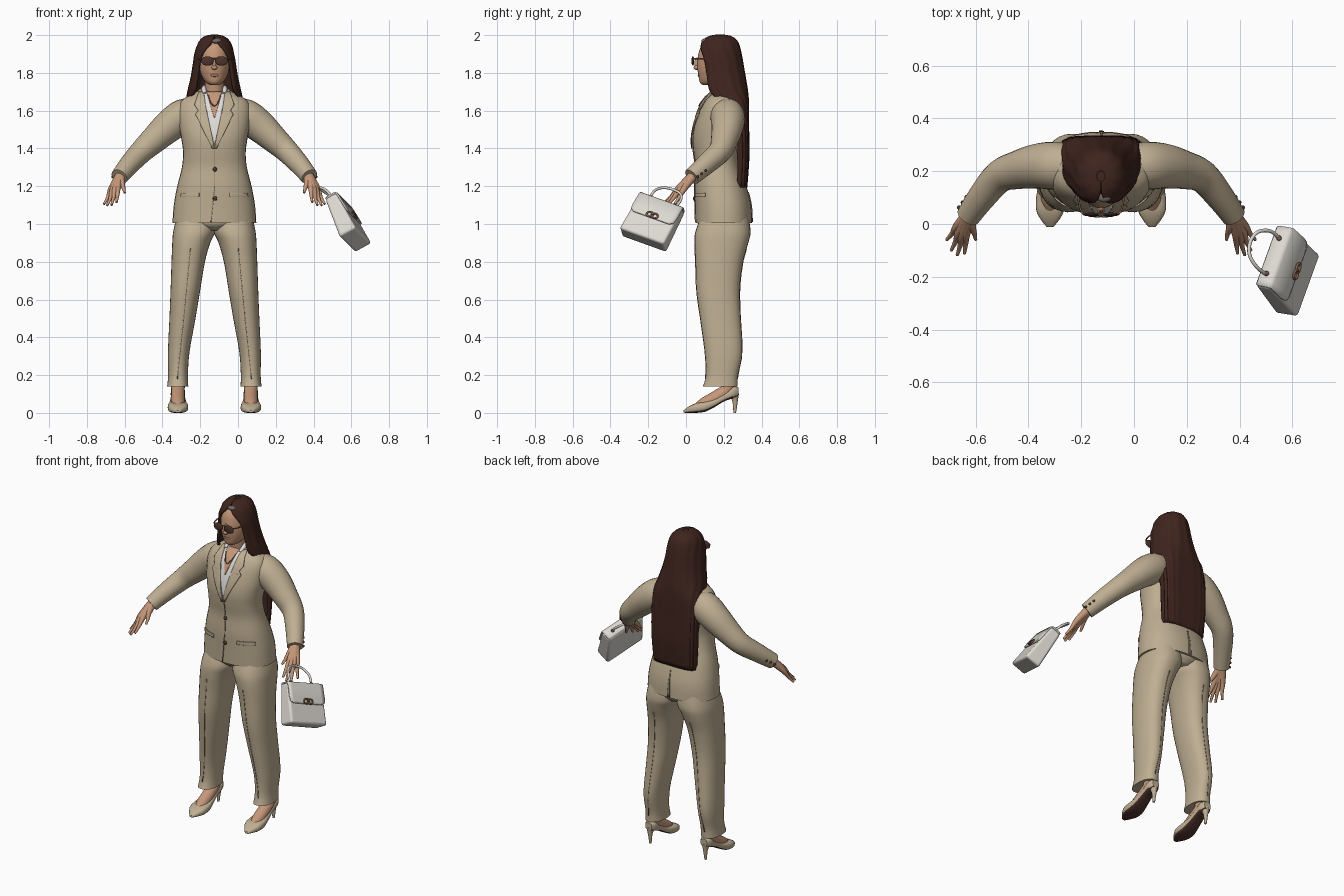
import bpy, bmesh, math
from mathutils import Vector, Matrix
from mathutils.bvhtree import BVHTree

if "Cube" in bpy.data.objects:
    bpy.data.objects.remove(bpy.data.objects["Cube"])

CX = -0.125                      # the body's centre line
X, Y, Z = Vector((1, 0, 0)), Vector((0, 1, 0)), Vector((0, 0, 1))


def material(name, *rgb):
    m = bpy.data.materials.new(name)
    m.use_nodes = True
    m.diffuse_color = (*rgb, 1)
    m.node_tree.nodes["Principled BSDF"].inputs["Base Color"].default_value = (*rgb, 1)
    return m


SUIT = material("beige suit", .52, .425, .29)
SEAM = material("dark beige seam", .25, .2, .13)
SKIN = material("skin", .56, .31, .19)
HAIR = material("dark brown hair", .05, .018, .013)
SHIRT = material("white shirt", .74, .72, .69)
BAG = material("pale grey leather", .72, .69, .64)
DARK = material("dark brown lens, buttons and soles", .075, .034, .025)
GOLD = material("bronze metal", .22, .12, .065)
LIPS = material("rose lips", .42, .18, .125)
GREY = material("grey parting", .15, .14, .13)


def finish(bm, name, mat):
    me = bpy.data.meshes.new(name)
    bm.to_mesh(me)
    bm.free()
    ob = bpy.data.objects.new(name, me)
    bpy.context.scene.collection.objects.link(ob)
    me.materials.append(mat)
    bpy.ops.object.select_all(action='DESELECT')
    ob.select_set(True)
    bpy.context.view_layer.objects.active = ob
    bpy.ops.object.shade_smooth_by_angle(angle=math.radians(50))
    return ob


def spline(rows, k=4):
    """Smoothly resample rows of numbers."""
    v, out = [Vector(r) for r in rows], []
    for i in range(len(v) - 1):
        a, b, c, d = v[max(i - 1, 0)], v[i], v[i + 1], v[min(i + 2, len(v) - 1)]
        for j in range(k):
            t = j / k
            out.append(b + (c - a) * (t / 2) + (a * 2 - b * 5 + c * 4 - d) * (t * t / 2)
                       + (b * 3 - a - c * 3 + d) * (t ** 3 / 2))
    return out + [v[-1]]


def power(t, e):
    return math.copysign(abs(t) ** (2 / e), t)


def ring(c, u, v, n=32, e=2.0):
    angles = [math.tau * i / n for i in range(n)]
    return [c + u * power(math.cos(a), e) + v * power(math.sin(a), e) for a in angles]


def loft(name, rings, mat, closed=True):
    bm = bmesh.new()
    vs = [[bm.verts.new(p) for p in r] for r in rings]
    n = len(vs[0])
    for p, q in zip(vs, vs[1:]):
        for i in range(n if closed else n - 1):
            j = (i + 1) % n
            bm.faces.new((p[i], p[j], q[j], q[i]))
    if closed:
        bm.faces.new(vs[0])
        bm.faces.new(vs[-1])
    bmesh.ops.recalc_face_normals(bm, faces=bm.faces)
    return finish(bm, name, mat)


def column(name, rows, mat, e=2.0):
    """Stack of rounded sections: z, x centre, half width, front y, back y."""
    return loft(name, [ring(Vector((x, (f + b) / 2, z)), X * w, Y * ((b - f) / 2), e=e)
                       for z, x, w, f, b in spline(rows)], mat)


def tube(name, rows, mat, ref, n=16, xf=Matrix()):
    """Round sweep through x, y, z, radius."""
    pts, rings = spline(rows), []
    for i, p in enumerate(pts):
        t = (pts[min(i + 1, len(pts) - 1)].xyz - pts[max(i - 1, 0)].xyz).normalized()
        u = t.cross(ref).normalized()
        rings.append([xf @ q for q in ring(p.xyz, u * p.w, t.cross(u) * p.w, n)])
    return loft(name, rings, mat)


def ball(name, loc, size, mat):
    bm = bmesh.new()
    bmesh.ops.create_uvsphere(bm, u_segments=20, v_segments=12, radius=1,
                              matrix=Matrix.LocRotScale(Vector(loc), None, Vector(size)))
    return finish(bm, name, mat)


def solidify(ob, thick):
    m = ob.modifiers.new("thickness", 'SOLIDIFY')
    m.thickness, m.offset = thick, 0


def tree_of(ob):
    return BVHTree.FromPolygons([v.co for v in ob.data.vertices],
                                [p.vertices for p in ob.data.polygons])


def surface(tree, x, z, lift, side=-1):
    hit = tree.ray_cast(Vector((x, side * 2, z)), Y * -side)[0]
    return Vector((x, (hit.y if hit else .15) + side * lift, z))


def patch(name, tree, rows, mat, lift, side=-1):
    """Thin plate laid on a surface: z, left x, right x."""
    rings = [[surface(tree, a + (b - a) * i / 8, z, lift, side) for i in range(9)]
             for z, a, b in (r for p, q in zip(rows, rows[1:])
                             for r in [Vector(p).lerp(Vector(q), k / 6) for k in range(7)])]
    solidify(loft(name, rings, mat, closed=False), .006)


# Jacket body, and the seat of the trousers under its hem
torso = column("jacket", [(z, CX, w, f, b) for z, w, f, b in (
    (1.005, .222, .05, .35), (1.1, .215, .048, .345), (1.2, .197, .045, .32),
    (1.3, .172, .05, .285), (1.38, .166, .04, .272), (1.45, .175, .035, .28),
    (1.52, .187, .045, .288), (1.6, .192, .07, .29), (1.65, .176, .095, .283),
    (1.68, .135, .12, .272), (1.7, .095, .14, .262), (1.722, .068, .17, .25))], SUIT, 2.3)
tree = tree_of(torso)
column("trouser_seat", [(1.03, CX, .2, .06, .34), (.995, CX, .16, .065, .335), (.965, CX, .07, .1, .31)], SUIT)

# Shirt, neckline, lapels, front edge, pockets and back vent
patch("shirt", tree, [(1.7, CX - .062, CX + .062), (1.6, CX - .043, CX + .043), (1.42, CX, CX + .001)], SHIRT, .003)
patch("neckline", tree, [(1.7, CX - .04, CX + .04), (1.64, CX - .024, CX + .024), (1.565, CX - .003, CX + .003)], SKIN, .008)
patch("front_edge", tree, [(1.42, CX, CX + .004), (1.2, CX, CX + .004), (1.01, CX - .02, CX - .016)], SEAM, .001)
patch("back_vent", tree, [(1.17, CX, CX + .004), (1.01, CX - .008, CX + .012)], SEAM, .001, 1)
for s in (-1, 1):
    patch("lapel", tree, [(z, CX + s * a, CX + s * b) for z, a, b in (
        (1.7, .056, .082), (1.63, .047, .105), (1.6, .042, .085), (1.58, .037, .1), (1.4, -.002, .012))], SUIT, .008)
    patch("pocket", tree, [(1.165, CX + s * .08, CX + s * .175), (1.145, CX + s * .08, CX + s * .178)], SUIT, .004)
    # White collar standing at each side of the neck
    tube("shirt_collar", [(CX + s * .05, .215, 1.725, .012), (CX + s * .056, .165, 1.715, .013),
                          (CX + s * .05, .128, 1.69, .01)], SHIRT, X, 12)
for z in (1.29, 1.135):
    ball("jacket_button", surface(tree, CX + .003, z, .003), (.012, .006, .012), DARK)
tube("necklace", [(*surface(tree, CX + dx, z, .013), .003) for dx, z in
                  ((-.033, 1.68), (-.02, 1.645), (0, 1.625), (.02, 1.645), (.033, 1.68))], GOLD, Y, 8)

for s in (-1, 1):
    put = lambda rows: [(CX + s * r[0], *r[1:]) for r in rows]
    # Sleeve and cuff buttons
    tube("sleeve", put([(.08, .215, 1.595, .07), (.16, .22, 1.573, .09), (.235, .22, 1.522, .086),
                        (.315, .205, 1.45, .073), (.385, .18, 1.385, .062), (.45, .105, 1.315, .054),
                        (.503, .03, 1.25, .046)]), SUIT, Y, 24)
    for k in range(3):
        ball("cuff_button", put([(.538 - k * .014, .062 + k * .02, 1.25 + k * .016)])[0], (.008,) * 3, DARK)
    # Hand: four fingers and a thumb growing from the wrist
    for k, tip in enumerate(((.475, -.06, 1.165), (.518, -.112, 1.115), (.545, -.118, 1.1),
                             (.568, -.1, 1.098), (.585, -.06, 1.105))):
        wrist, end = Vector((.498, .04, 1.258)), Vector(tip)
        knuckle = wrist.lerp(end, .5) + Vector((.004, 0, .006))
        tube("finger" if k else "thumb", put([(*wrist, .026), (*knuckle, .017),
             (*wrist.lerp(end, .75), .01), (*end, .006)]), SKIN, X, 12)
    # Trouser leg with a pressed crease front and back
    leg = column("trouser_leg", [(z, CX + s * (a + b) / 2, (b - a) / 2, f, k) for z, a, b, f, k in (
        (1.04, -.01, .2, .08, .33), (.96, -.005, .218, .05, .342), (.9, .022, .223, .045, .33),
        (.8, .05, .227, .05, .302), (.65, .075, .232, .055, .285), (.5, .1, .238, .075, .29),
        (.32, .132, .246, .1, .298), (.2, .14, .245, .105, .275), (.14, .138, .25, .09, .272))], SUIT, 2.3)
    legs = tree_of(leg)
    for side in (-1, 1):
        patch("crease", legs, [(z, CX + s * x, CX + s * (x + .004)) for z, x in
              ((.87, .125), (.5, .16), (.18, .194))], SEAM, -.001, side)
    # Foot and pointed heeled shoe
    tube("foot", put([(.193, .21, .22, .04), (.193, .22, .13, .036), (.193, .17, .087, .037),
                      (.193, .1, .047, .036), (.193, .06, .028, .025)]), SKIN, X)
    shoe = loft("shoe", [ring(Vector((CX + s * .193, y, (lo + hi) / 2)), X * w, Z * ((hi - lo) / 2), 24, 3)
        for y, lo, hi, w in spline([(-.012, .001, .014, .012), (.015, 0, .034, .034), (.05, 0, .05, .052),
            (.1, .006, .06, .053), (.15, .03, .075, .044), (.2, .06, .103, .038),
            (.25, .078, .138, .037), (.277, .09, .135, .022)])], SUIT)
    shoe.data.materials.append(DARK)
    for f in shoe.data.polygons:
        f.material_index = int(f.normal.z < -.6)
    tube("shoe_heel", put([(.193, .255, .1, .026), (.193, .26, .06, .014), (.193, .258, 0, .007)]), SUIT, X)

# Neck, head and face
tube("neck", [(CX, .2, 1.6, .055), (CX, .185, 1.7, .05), (CX, .175, 1.79, .052)], SKIN, X, 24)
column("head", [(z, CX, w, f, b) for z, w, f, b in (
    (1.735, .02, .09, .15), (1.75, .044, .073, .19), (1.785, .068, .066, .235), (1.83, .08, .06, .262),
    (1.88, .083, .062, .27), (1.93, .075, .075, .262), (1.965, .05, .105, .235), (1.98, .01, .15, .19))], SKIN)
ball("nose_bridge", (CX, .06, 1.85), (.01, .016, .032), SKIN)
ball("nose", (CX, .056, 1.828), (.016, .016, .012), SKIN)
ball("lips", (CX, .068, 1.787), (.022, .006, .008), LIPS)
ball("glasses_bridge", (CX, .037, 1.875), (.016, .004, .004), GOLD)
for s in (-1, 1):
    ball("lens", (CX + s * .037, .036, 1.863), (.033, .007, .025), DARK)
    tube("glasses_arm", [(CX + s * .066, .037, 1.875, .004), (CX + s * .082, .07, 1.875, .004),
                         (CX + s * .09, .16, 1.872, .004)], GOLD, X, 8)

# Long hair: open sections wrapping the head, growing flat and square down the back
rings = []
for z, cy, w, d, gap, e in spline([
        (1.995, .18, .015, .02, 2, 2), (1.985, .18, .052, .062, 3, 2), (1.955, .178, .08, .093, 14, 2),
        (1.9, .176, .097, .11, 41, 2), (1.85, .18, .105, .115, 50, 2), (1.78, .192, .116, .115, 50, 2.1),
        (1.7, .212, .134, .108, 48, 2.4), (1.63, .245, .144, .08, 70, 3.2), (1.5, .268, .148, .058, 88, 4),
        (1.35, .272, .146, .055, 90, 4), (1.195, .27, .137, .046, 90, 4)]):
    row, gap = [], math.radians(gap)
    for i in range(61):
        a = gap + (math.tau - 2 * gap) * i / 60
        wave = 1 + .015 * math.sin(i * math.pi / 3)
        row.append(Vector((CX + w * wave * power(math.sin(a), e), cy - d * wave * power(math.cos(a), e), z)))
    rings.append(row)
solidify(loft("hair", rings, HAIR, closed=False), .016)
ball("hair_crown", (CX, .18, 1.965), (.06, .068, .036), HAIR)
ball("parting", (CX + .012, .1, 1.968), (.026, .018, .014), GREY)

# Handbag in its own tilted frame: x along its length, y out of the flap side
along = Vector((-.09, -.25, .09)).normalized()
down = Vector((.11, -.08, -.22))
down = (down - along * down.dot(along)).normalized()
face = along.cross(down)
frame = Matrix((along, face, -down)).transposed().to_4x4()
frame.translation = (.576, -.177, 1.012)

bm = bmesh.new()
bmesh.ops.create_cube(bm, size=2)
for v in bm.verts:
    top = v.co.z > 0
    v.co = frame @ Vector((v.co.x * (.128 if top else .132), v.co.y * (.034 if top else .05), v.co.z * .12))
bevel = finish(bm, "handbag", BAG).modifiers.new("soft edges", 'BEVEL')
bevel.width, bevel.segments = .014, 3
flap = loft("handbag_flap", [[frame @ Vector((x * w, y, z)) for x in (-1, -.8, -.4, 0, .4, .8, 1)] for w, y, z in (
    (.122, -.03, .118), (.126, -.022, .123), (.127, .026, .123), (.128, .036, .115),
    (.129, .044, .035), (.125, .0465, .01), (.105, .048, -.002))], BAG, closed=False)
solidify(flap, .008)
tube("handbag_handle", [(-.075, 0, .12, .007), (-.078, -.015, .18, .007), (-.05, -.04, .225, .007),
                        (0, -.05, .238, .007), (.05, -.04, .225, .007), (.078, -.015, .18, .007),
                        (.075, 0, .12, .007)], BAG, Y, 12, frame)
for s in (-1, 1):
    loop = [(s * .014 + .018 * math.cos(a), .054, .012 + .014 * math.sin(a), .005)
            for a in (math.tau * i / 10 for i in range(11))]
    tube("handbag_clasp", loop, GOLD, Y, 8, frame)
    ball("handle_stud", frame @ Vector((s * .075, 0, .13)), (.01,) * 3, GOLD)
